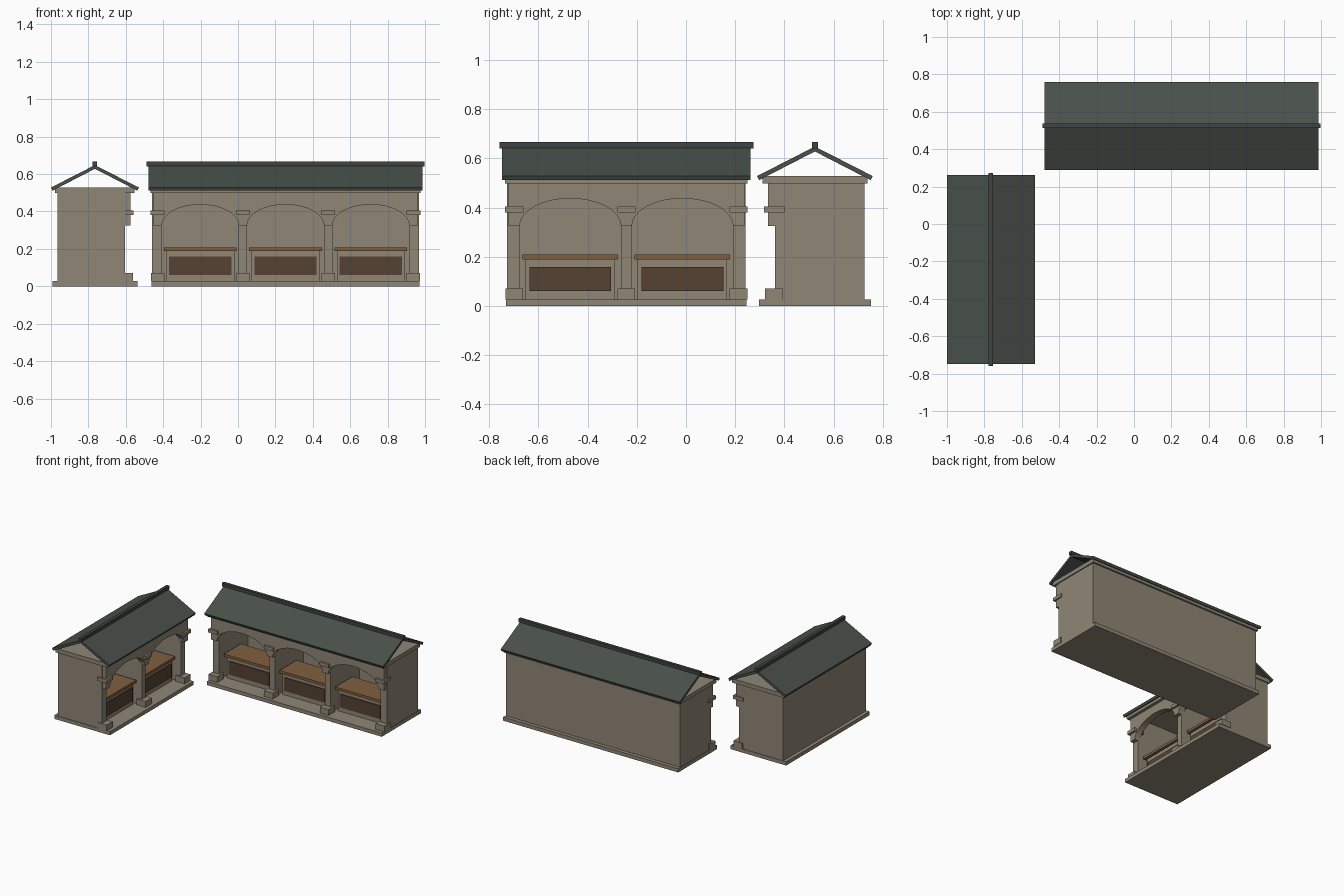
import bpy, bmesh, math
from mathutils import Matrix, Vector

if "Cube" in bpy.data.objects:
    bpy.data.objects.remove(bpy.data.objects["Cube"])


def material(name, rgb):
    m = bpy.data.materials.new(name)
    m.diffuse_color = (*rgb, 1)
    m.use_nodes = True
    m.node_tree.nodes["Principled BSDF"].inputs["Base Color"].default_value = m.diffuse_color
    return m


STONE = material("stone", (0.275, 0.24, 0.18))
SLATE = material("slate_roof", (0.066, 0.080, 0.068))
RIDGE = material("dark_ridge", (0.050, 0.056, 0.054))
WOOD = material("counter_wood", (0.215, 0.115, 0.050))
PANEL = material("dark_panel", (0.092, 0.055, 0.032))

PITCH = 0.456   # spacing between posts
POST = 0.044    # width of posts and dividing walls


def make(name, bm, mat, frame):
    bmesh.ops.recalc_face_normals(bm, faces=bm.faces)
    bm.transform(frame)
    me = bpy.data.meshes.new(name)
    bm.to_mesh(me)
    bm.free()
    me.materials.append(mat)
    bpy.context.collection.objects.link(bpy.data.objects.new(name, me))


def box(name, u, d, z, mat, frame):
    """Box from (min, max) ranges: along, depth, height."""
    bm = bmesh.new()
    bmesh.ops.create_cube(bm, size=1)
    for v in bm.verts:
        v.co = Vector([r[0] + (c + 0.5) * (r[1] - r[0]) for r, c in zip((u, d, z), v.co)])
    make(name, bm, mat, frame)


def extrude(name, pts, vec, mat, frame):
    """Closed profile pushed along a vector."""
    bm = bmesh.new()
    f = bm.faces.new([bm.verts.new(p) for p in pts])
    res = bmesh.ops.extrude_face_region(bm, geom=[f])
    bmesh.ops.translate(bm, verts=[g for g in res["geom"] if isinstance(g, bmesh.types.BMVert)], vec=vec)
    make(name, bm, mat, frame)


def building(tag, bays, frame):
    h = bays * PITCH / 2            # half distance between end posts
    w = h + 0.029                   # half length of the walls
    posts = [-h + i * PITCH for i in range(bays + 1)]
    # base, back wall, ceiling cornice
    box(tag + "_base", (-w - .004, w + .004), (-.228, .228), (0, .027), STONE, frame)
    box(tag + "_back_wall", (-w, w), (.176, .201), (.027, .50), STONE, frame)
    box(tag + "_cornice", (-w - .008, w + .008), (-.212, .214), (.498, .528), STONE, frame)
    for i, p in enumerate(posts):
        # end walls and dividing walls with post base and band
        lo = -w if i == 0 else p - POST / 2
        hi = w if i == bays else p + POST / 2
        box(f"{tag}_cross_wall_{i}", (lo, hi), (-.162, .178), (.027, .50), STONE, frame)
        box(f"{tag}_post_base_{i}", (p - .036, p + .036), (-.203, -.130), (.027, .070), STONE, frame)
        box(f"{tag}_post_band_{i}", (p - .037, p + .037), (-.206, -.124), (.380, .405), STONE, frame)
    # arcade panel with elliptical arches
    y, spring, rise, r = -.190, .325, .112, (PITCH - POST) / 2
    pts = [(w - .005, y, .50), (-w + .005, y, .50), (-w + .005, y, spring)]
    for p in posts[:-1]:
        c = p + PITCH / 2
        pts += [(c - r * math.cos(math.pi * k / 16), y, spring + rise * math.sin(math.pi * k / 16))
                for k in range(17)]
    pts.append((w - .005, y, spring))
    extrude(tag + "_arches", pts, (0, .046, 0), STONE, frame)
    # market counters
    for i, p in enumerate(posts[:-1]):
        c = p + PITCH / 2
        box(f"{tag}_counter_{i}", (c - .182, c + .182), (-.105, .065), (.027, .19), STONE, frame)
        box(f"{tag}_counter_panel_{i}", (c - .166, c + .166), (-.112, -.104), (.06, .158), PANEL, frame)
        box(f"{tag}_counter_top_{i}", (c - .194, c + .194), (-.125, .075), (.189, .208), WOOD, frame)
    # roof slopes, open at the gables, and ridge cap
    L = w + .020
    for s, side in ((-1, "front"), (1, "back")):
        prof = [(-L, 0, .648), (-L, s * .235, .528), (-L, s * .227, .511), (-L, 0, .628)]
        extrude(f"{tag}_{side}_roof", prof, (2 * L, 0, 0), SLATE, frame)
    box(tag + "_ridge_cap", (-L - .011, L + .011), (-.012, .012), (.641, .666), RIDGE, frame)


# long row at the back faces -y, short row at the left faces +x
building("long_row", 3, Matrix.Translation((.254, .524, 0)))
building("short_row", 2, Matrix.Translation((-.765, -.2425, 0)) @ Matrix.Rotation(math.pi / 2, 4, 'Z'))
